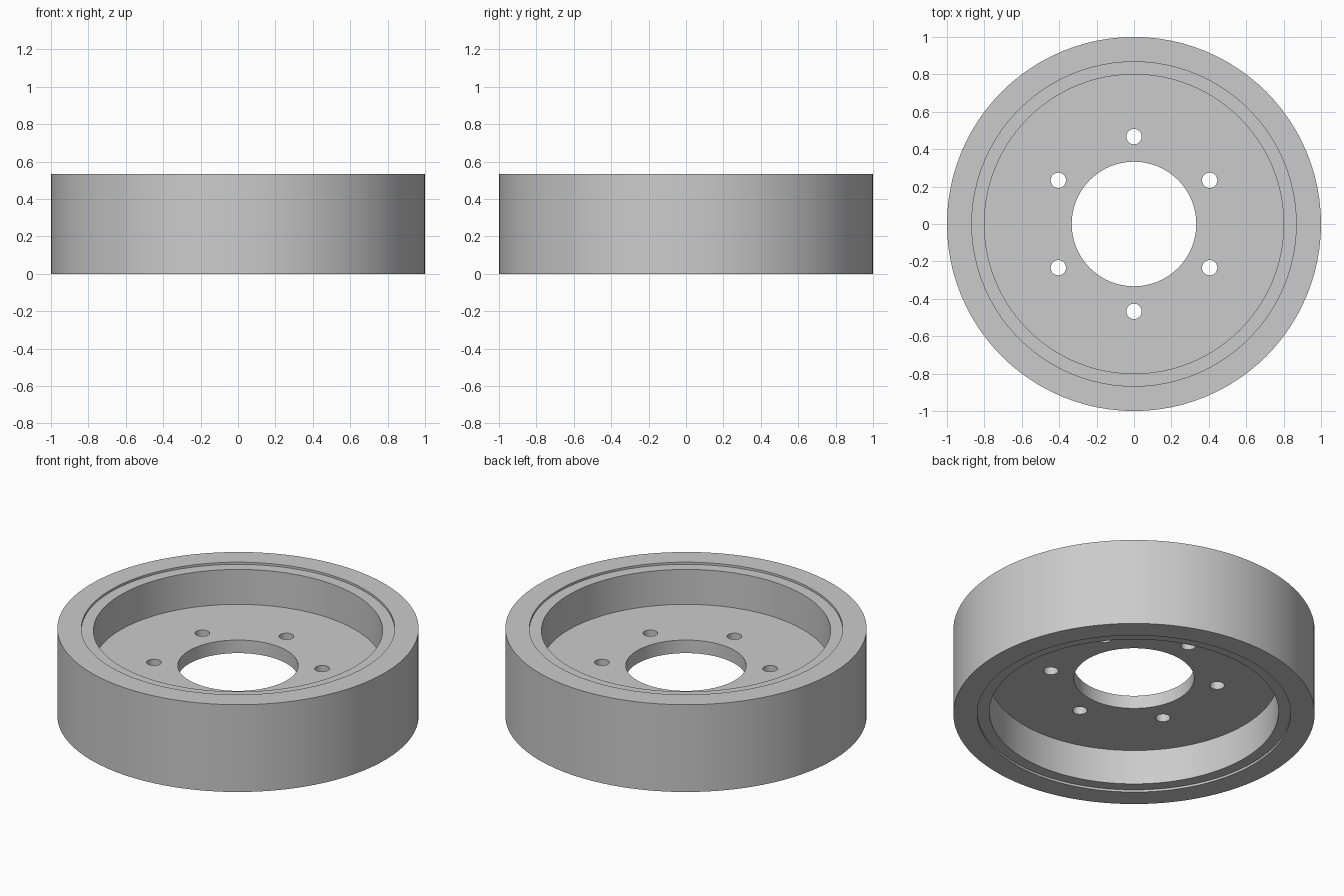
import bpy
import bmesh
import math
from mathutils import Matrix, Vector

SEGMENTS = 96
HEIGHT = 0.533
MID = HEIGHT / 2

if "Cube" in bpy.data.objects:
    bpy.data.objects.remove(bpy.data.objects["Cube"], do_unlink=True)

grey = bpy.data.materials.new("light_grey")
grey.use_nodes = True
colour = (0.6, 0.6, 0.6, 1)
grey.diffuse_color = colour
grey.node_tree.nodes["Principled BSDF"].inputs["Base Color"].default_value = colour


def make_object(name, bm):
    bmesh.ops.recalc_face_normals(bm, faces=bm.faces)
    mesh = bpy.data.meshes.new(name)
    bm.to_mesh(mesh)
    bm.free()
    mesh.materials.append(grey)
    obj = bpy.data.objects.new(name, mesh)
    bpy.context.collection.objects.link(obj)
    return obj


def lathe(name, profile):
    """Revolve a closed (radius, height) outline around the z axis."""
    bm = bmesh.new()
    verts = [bm.verts.new((r, 0, z)) for r, z in profile]
    edges = [bm.edges.new((verts[i - 1], verts[i])) for i in range(len(verts))]
    bmesh.ops.spin(bm, geom=verts + edges, cent=(0, 0, 0), axis=(0, 0, 1),
                   angle=math.tau, steps=SEGMENTS, use_merge=True)
    bmesh.ops.remove_doubles(bm, verts=bm.verts, dist=1e-4)
    return make_object(name, bm)


def activate(obj):
    bpy.ops.object.select_all(action='DESELECT')
    obj.select_set(True)
    bpy.context.view_layer.objects.active = obj


# Outer tyre band
tyre = lathe("tyre", [(0.867, 0), (1, 0), (1, HEIGHT), (0.867, HEIGHT)])

# Hub: slightly recessed rim joined to a central web with a bore
rim, web = MID - 0.0133, 0.04
upper = [(0.333, web), (0.8, web), (0.8, rim), (0.867, rim)]
outline = [(r, MID + z) for r, z in upper]
outline += [(r, MID - z) for r, z in reversed(upper)]
hub = lathe("hub", outline)

# Ring of six bolt holes through the web
bm = bmesh.new()
for i in range(6):
    angle = math.radians(90 + 60 * i)
    centre = Vector((0.467 * math.cos(angle), 0.467 * math.sin(angle), MID))
    bmesh.ops.create_cone(bm, cap_ends=True, segments=32, radius1=0.041,
                          radius2=0.041, depth=0.3,
                          matrix=Matrix.Translation(centre))
cutter = make_object("bolt_hole_cutter", bm)
cutter.hide_render = True

activate(hub)
cut = hub.modifiers.new("bolt_holes", 'BOOLEAN')
cut.operation = 'DIFFERENCE'
cut.solver = 'EXACT'
cut.object = cutter
bpy.ops.object.modifier_apply(modifier=cut.name)
bpy.data.objects.remove(cutter, do_unlink=True)

# Smooth the round walls and keep the rims crisp
for part in (tyre, hub):
    activate(part)
    bpy.ops.object.shade_smooth_by_angle(angle=math.radians(30))
